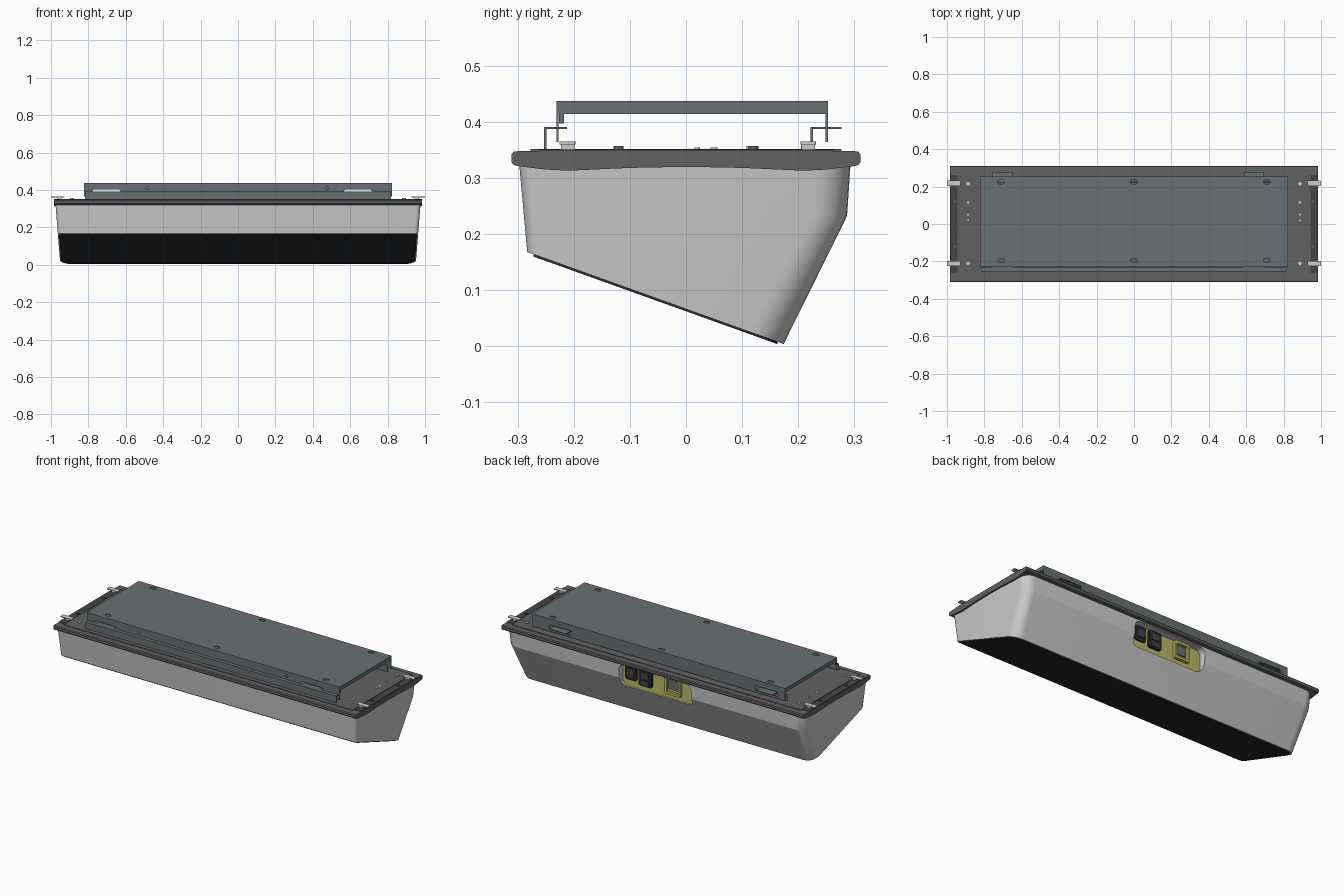
import bpy, bmesh, math

if "Cube" in bpy.data.objects:
    bpy.data.objects.remove(bpy.data.objects["Cube"])

AX = {'x': lambda p, t: (t, p[0], p[1]),
      'y': lambda p, t: (p[0], t, p[1]),
      'z': lambda p, t: (p[0], p[1], t)}


def material(name, *rgb):
    m = bpy.data.materials.new(name)
    m.diffuse_color = (*rgb, 1)
    m.use_nodes = True
    m.node_tree.nodes["Principled BSDF"].inputs["Base Color"].default_value = m.diffuse_color
    return m


SHELL = material("shell_grey", .62, .62, .62)
DARK = material("flange_grey", .12, .12, .12)
STRIP = material("strip_grey", .06, .06, .06)
STEEL = material("sheet_steel", .14, .165, .175)
BLACK = material("black", .022, .024, .026)
OLIVE = material("olive", .48, .49, .13)
ZINC = material("zinc", .55, .55, .55)


def loft(name, rings, mat, smooth=None):
    """Closed skin over equal-length rings, capped at both ends."""
    bm = bmesh.new()
    vs = [[bm.verts.new(p) for p in r] for r in rings]
    n = len(rings[0])
    for a, b in zip(vs, vs[1:]):
        for i in range(n):
            j = (i + 1) % n
            bm.faces.new((a[i], a[j], b[j], b[i]))
    bm.faces.new(vs[0])
    bm.faces.new(vs[-1])
    bmesh.ops.recalc_face_normals(bm, faces=bm.faces)
    me = bpy.data.meshes.new(name)
    bm.to_mesh(me)
    bm.free()
    ob = bpy.data.objects.new(name, me)
    bpy.context.collection.objects.link(ob)
    if mat:
        me.materials.append(mat)
    if smooth:
        shade(ob, smooth)
    return ob


def prism(name, pts, axis, a, b, mat=None, smooth=None):
    return loft(name, [[AX[axis](p, t) for p in pts] for t in (a, b)], mat, smooth)


def box(name, x0, x1, y0, y1, z0, z1, mat):
    return prism(name, [(x0, y0), (x1, y0), (x1, y1), (x0, y1)], 'z', z0, z1, mat)


def rrect(cx, cy, w, h, r, n=6):
    pts = []
    for k, (sx, sy) in enumerate([(1, 1), (-1, 1), (-1, -1), (1, -1)]):
        for i in range(n + 1):
            t = math.pi / 2 * (k + i / n)
            pts.append((cx + sx * (w / 2 - r) + r * math.cos(t),
                        cy + sy * (h / 2 - r) + r * math.sin(t)))
    return pts


def disc(cx, cy, rx, ry=None, n=20):
    ry = ry or rx
    return [(cx + rx * math.cos(2 * math.pi * i / n),
             cy + ry * math.sin(2 * math.pi * i / n)) for i in range(n)]


def activate(ob):
    bpy.ops.object.select_all(action='DESELECT')
    ob.select_set(True)
    bpy.context.view_layer.objects.active = ob


def shade(ob, deg):
    activate(ob)
    bpy.ops.object.shade_smooth_by_angle(angle=math.radians(deg))


def cut(ob, *args):
    """Subtract a prism from ob."""
    c = prism("cutter", *args)
    c.hide_render = True
    m = ob.modifiers.new("cut", 'BOOLEAN')
    m.operation, m.solver, m.object = 'DIFFERENCE', 'EXACT', c
    activate(ob)
    bpy.ops.object.modifier_apply(modifier="cut")
    bpy.data.objects.remove(c)


def shell_ring(front, back, inset=0, drop=0, rf=.022, rb=.06, n=7):
    """Rounded outline on the plane through two (y, z) points."""
    (y0, z0), (y1, z1) = front, back
    half = []
    for sy, r, y in ((-1, rf, y0 + inset), (1, rb, y1 - inset)):
        for i in range(n + 1):
            t = math.pi / 2 * i / n
            if sy < 0:
                half.append((-r + r * math.sin(t), y + r - r * math.cos(t)))
            else:
                half.append((-r + r * math.cos(t), y - r + r * math.sin(t)))

    def pt(dx, y, s):
        z = z0 + (z1 - z0) * (y - y0) / (y1 - y0)
        return (s * (.95 + .08 * z - inset * .6 + dx), y, z - drop)
    return [pt(dx, y, 1) for dx, y in half] + [pt(dx, y, -1) for dx, y in reversed(half)]


# Main tapered housing with a recess for the connectors
low = ((-.283, .168), (.174, .004))
body = loft("housing", [shell_ring((-.297, .322), (.293, .322)),
                        shell_ring((-.290, .245), (.287, .232)),
                        shell_ring(*low)], SHELL)
recess = rrect(0, .2475, .47, .135, .035)
cut(body, recess, 'y', .25, .4)
shade(body, 20)

# Slanted dark screen on the underside
loft("screen", [shell_ring(*low, inset=.011, drop=-.002),
                shell_ring(*low, inset=.011, drop=.004)], BLACK)

# Connector panel inside the recess
prism("connector_panel", rrect(0, .2475, .468, .133, .034), 'y', .247, .253, OLIVE)
prism("round_socket_plate", rrect(.175, .265, .075, .085, .015), 'y', .25, .262, BLACK)
prism("round_socket", disc(.175, .268, .027), 'y', .26, .272, STRIP, 30)
prism("power_inlet", rrect(.08, .26, .085, .1, .012), 'y', .25, .266, BLACK)
prism("inlet_core", rrect(.08, .275, .05, .035, .006), 'y', .26, .27, STRIP)
prism("inlet_switch", rrect(.08, .232, .05, .025, .005), 'y', .26, .271, STRIP)
frame = prism("socket_frame", rrect(-.1, .26, .1, .105, .006), 'y', .25, .27, OLIVE)
cut(frame, rrect(-.1, .26, .074, .075, .004), 'y', .256, .3)
prism("socket_insert", rrect(-.1, .265, .06, .055, .004), 'y', .25, .262, STEEL)

# Mounting flange with arched underside
half = [(.21, .313), (.25, .315), (.298, .321), (.307, .323), (.311, .328),
        (.311, .342), (.307, .347), (.298, .348)]
prof = [(0, .320), (.1, .318)] + half + [(-y, z) for y, z in reversed(half)] + [(-.1, .318)]
prism("flange", prof, 'x', -.985, .985, DARK)
box("flange_top_plate", -.94, .94, -.277, .277, .345, .352, DARK)

for s in (-1, 1):
    # End strips, clips and screws
    x0, x1 = sorted((s * .943, s * .985))
    box("end_strip", x0, x1, -.262, .262, .345, .351, STRIP)
    for y in (-.211, .218):
        x0, x1 = sorted((s * .927, s * 1.0))
        prism("clip", rrect((x0 + x1) / 2, y, .073, .028, .005), 'z', .360, .365, ZINC)
        x0, x1 = sorted((s * .945, s * .968))
        box("clip_leg", x0, x1, y - .012, y + .012, .348, .362, ZINC)
    for x, y, r in ((.887, .215, .010), (.887, -.21, .010), (.887, .115, .007),
                    (.887, .05, .006), (.887, .02, .005), (.958, .12, .009), (.958, -.12, .009)):
        prism("screw", disc(s * x, y, r, n=12), 'z', .35, .357 if r > .006 else .354, ZINC if x < .9 else DARK)

# Folded sheet-steel cover: U channel with slots and holes
a, b, t = -.231, .253, .004
cover = prism("top_cover", [(a, .364), (a, .437), (b, .437), (b, .364), (b - t, .364),
                            (b - t, .433), (a + t, .433), (a + t, .364)], 'x', -.823, .823, STEEL)
for x in (-.71, 0, .71):
    for y in (-.195, .225):
        cut(cover, disc(x, y, .019, .012), 'z', .42, .45)
TABS = (-.703, .641)
for x in TABS:
    cut(cover, rrect(x, .39, .15, .026, .012), 'y', .24, .26)
    cut(cover, rrect(x, .39, .15, .026, .012), 'y', -.24, -.22)
for x in (-.484, .478):
    cut(cover, disc(x, .41, .008), 'y', -.24, -.22)
for s in (-1, 1):
    x0, x1 = sorted((s * .818, s * .823))
    box("cover_end_lip", x0, x1, a + t, b - t, .414, .434, STEEL)
    box("lip_clip", x0, x1, -.226, -.217, .397, .416, STEEL)

# Z-brackets carrying the cover, with tabs through the slots
prism("front_bracket", [(-.253, .350), (-.253, .391), (-.232, .391), (-.232, .387),
                        (-.249, .387), (-.249, .350)], 'x', -.818, .818, STEEL)
box("rear_bracket", -.818, .818, .222, .226, .350, .391, STEEL)
for x in TABS:
    box("front_tab", x - .057, x + .057, -.233, -.212, .387, .391, STEEL)
    box("rear_tab", x - .054, x + .054, .225, .277, .387, .391, STEEL)
